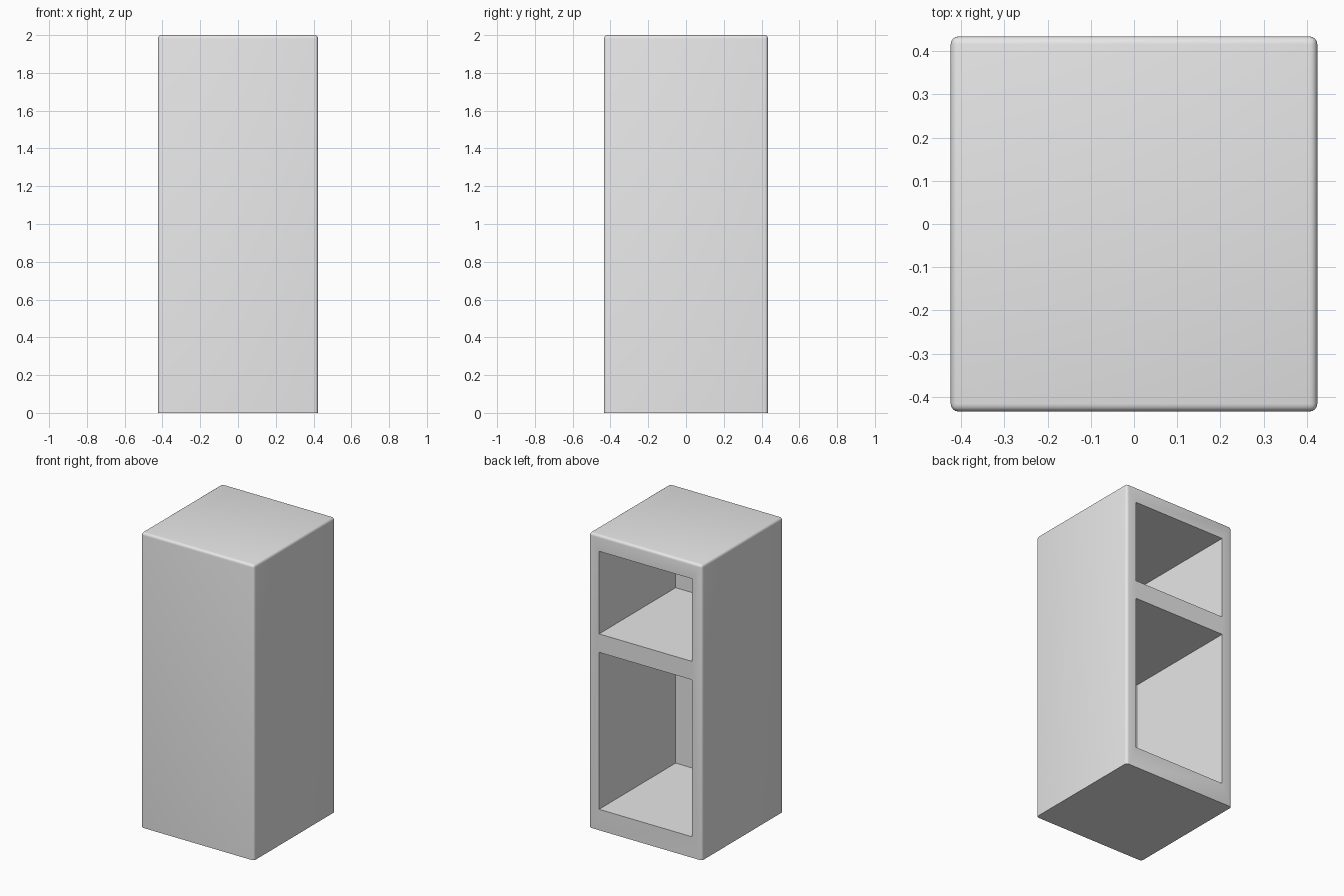
import bpy, bmesh, math
from mathutils import Vector

if "Cube" in bpy.data.objects:
    bpy.data.objects.remove(bpy.data.objects["Cube"], do_unlink=True)

W, D, H = 0.848, 0.868, 2.0       # outer size
R = 0.018                         # rounded edge radius
HALF_OPENING = 0.348
FRONT_WALL = 0.048

grey = bpy.data.materials.new("light_grey")
grey.use_nodes = True
colour = (0.8, 0.8, 0.8, 1)
grey.diffuse_color = colour
grey.node_tree.nodes["Principled BSDF"].inputs["Base Color"].default_value = colour


def box(name, low, high, radius=0):
    """Box between two corners; radius rounds every edge except the base ones."""
    low, high = Vector(low), Vector(high)
    bm = bmesh.new()
    bmesh.ops.create_cube(bm, size=1)
    for v in bm.verts:
        v.co = [(a + b) / 2 + c * (b - a) for a, b, c in zip(low, high, v.co)]
    if radius:
        edges = [e for e in bm.edges if max(v.co.z for v in e.verts) > low.z + radius]
        bmesh.ops.bevel(bm, geom=edges, offset=radius, segments=4,
                        profile=0.5, affect='EDGES')
    mesh = bpy.data.meshes.new(name)
    bm.to_mesh(mesh)
    bm.free()
    mesh.materials.append(grey)
    obj = bpy.data.objects.new(name, mesh)
    bpy.context.collection.objects.link(obj)
    return obj


# Cabinet shell with rounded upright and top edges
cabinet = box("cabinet", (-W / 2, -D / 2, 0), (W / 2, D / 2, H), R)
bpy.ops.object.select_all(action='DESELECT')
bpy.context.view_layer.objects.active = cabinet
cabinet.select_set(True)

# Two compartments open to the back, with a fixed shelf between them
for name, bottom, top in (("lower", 0.142, 1.206), ("upper", 1.331, 1.891)):
    cutter = box(name + "_compartment_cutter",
                 (-HALF_OPENING, -D / 2 + FRONT_WALL, bottom),
                 (HALF_OPENING, D / 2 + 0.1, top))
    cutter.hide_render = True
    cut = cabinet.modifiers.new(name + "_compartment", 'BOOLEAN')
    cut.operation = 'DIFFERENCE'
    cut.solver = 'EXACT'
    cut.object = cutter
    bpy.ops.object.modifier_apply(modifier=cut.name)
    bpy.data.objects.remove(cutter, do_unlink=True)

# Smooth rounded edges, crisp openings
bpy.ops.object.shade_smooth_by_angle(angle=math.radians(30))
